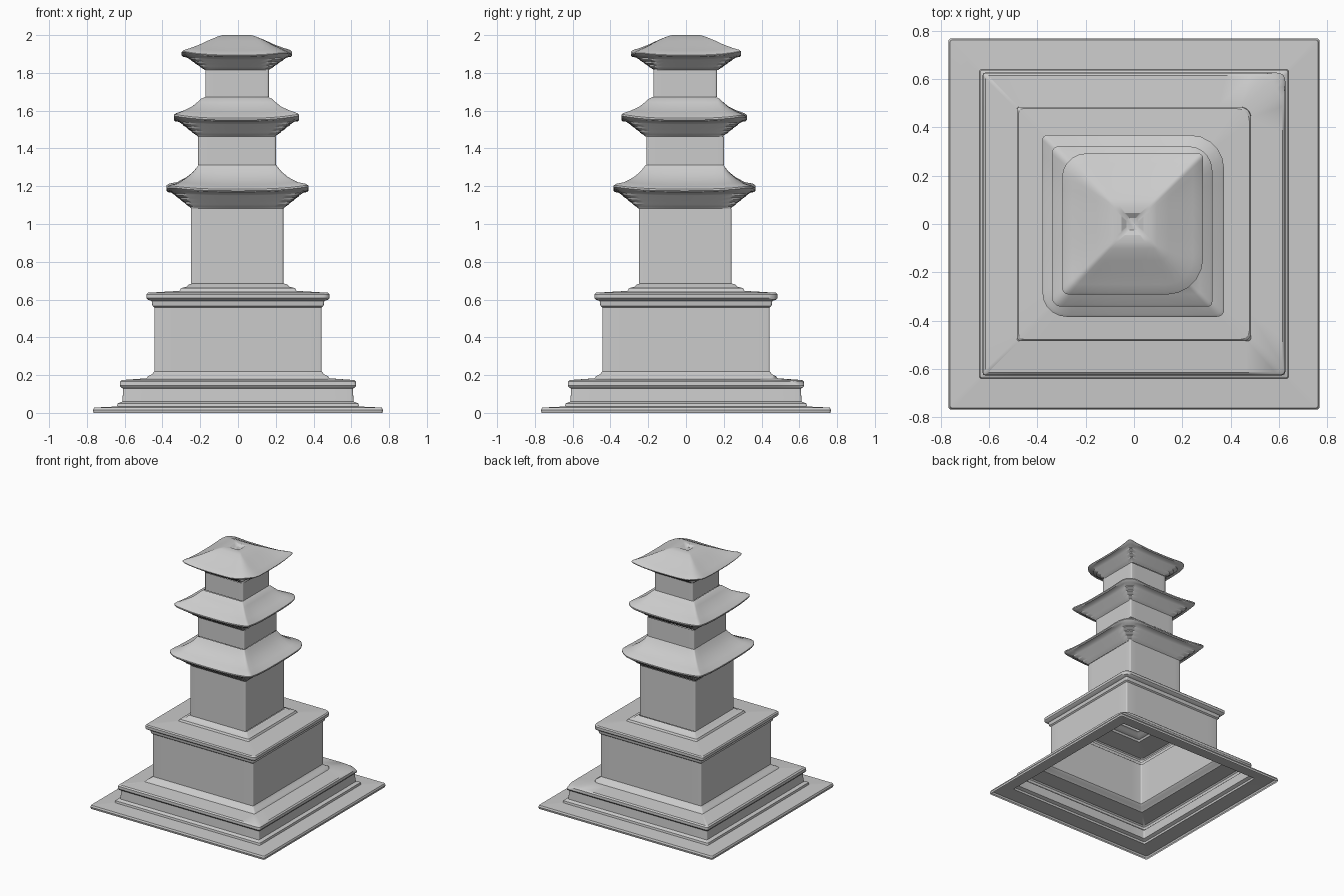
import bpy, bmesh, math

if "Cube" in bpy.data.objects:
    bpy.data.objects.remove(bpy.data.objects["Cube"])

ARC, SIDE = 5, 10  # points per rounded corner, spans per side


def ring_points(half, z, radii, centre, lift):
    """Rounded square, counter-clockwise from the +x+y corner; corners rise by lift."""
    pts = []
    arcs = []
    for k, r in enumerate(radii):
        r = min(r, half * 0.9)
        a0 = k * math.pi / 2
        sx = 1 if k in (0, 3) else -1
        sy = 1 if k in (0, 1) else -1
        cx, cy = sx * (half - r), sy * (half - r)
        arcs.append([(cx + r * math.cos(a0 + j * math.pi / 2 / ARC),
                      cy + r * math.sin(a0 + j * math.pi / 2 / ARC)) for j in range(ARC + 1)])
    for k in range(4):
        pts += arcs[k]
        (x0, y0), (x1, y1) = arcs[k][-1], arcs[(k + 1) % 4][0]
        for j in range(1, SIDE):
            t = j / SIDE
            pts.append((x0 + (x1 - x0) * t, y0 + (y1 - y0) * t))
    out = []
    for x, y in pts:
        t = min(abs(x), abs(y)) / half
        out.append((x + centre[0], y + centre[1], z + lift * t ** 3))
    return out


def loft(name, profile, radii=(0.012,) * 4, centre=(0, 0), lift=0.0, cap=False):
    """Skin through (half width, z, weight); weight scales corner wear and lift."""
    bm = bmesh.new()
    prev = None
    for half, z, w in profile:
        rr = [0.01 + (r - 0.01) * w for r in radii]
        ring = [bm.verts.new(p) for p in ring_points(half, z, rr, centre, lift * w)]
        if prev:
            n = len(ring)
            for i in range(n):
                bm.faces.new((prev[i], prev[(i + 1) % n], ring[(i + 1) % n], ring[i]))
        prev = ring
    if cap:
        bm.faces.new(prev)
    me = bpy.data.meshes.new(name)
    bm.to_mesh(me)
    bm.free()
    ob = bpy.data.objects.new(name, me)
    bpy.context.collection.objects.link(ob)
    bpy.ops.object.select_all(action='DESELECT')
    ob.select_set(True)
    bpy.context.view_layer.objects.active = ob
    bpy.ops.object.shade_smooth_by_angle(angle=math.radians(32))
    return ob


def corbels(h0, z0, h1, z1, steps=4):
    """Shallow stepped underside of an eave."""
    rows = []
    for i in range(steps):
        a, b = i / steps, (i + 1) / steps
        rows.append((h0 + (h1 - h0) * a, z0 + (z1 - z0) * (a + 0.3 / steps), b * 0.6))
        rows.append((h0 + (h1 - h0) * (b - 0.15 / steps), z0 + (z1 - z0) * b, b * 0.6))
    return rows


# ground slab, open underneath
loft("ground_slab", [(0.765, 0, 1), (0.768, 0.015, 1), (0.762, 0.028, 1), (0.64, 0.034, 1)])

# lower plinth with worn cornice
loft("lower_plinth", [
    (0.64, 0.034, 0), (0.637, 0.05, 0), (0.612, 0.06, 0), (0.608, 0.128, 0),
    (0.62, 0.135, 0), (0.626, 0.145, 0.2), (0.625, 0.165, 0.6), (0.615, 0.174, 1),
    (0.485, 0.183, 0.3), (0.475, 0.195, 0), (0.455, 0.205, 0), (0.443, 0.22, 0)],
    radii=(0.13, 0.012, 0.012, 0.03))

# main pedestal and its cap slab
loft("pedestal", [(0.443, 0.22, 0), (0.443, 0.558, 0)])
loft("pedestal_cap", [
    (0.443, 0.558, 0), (0.453, 0.566, 0), (0.457, 0.592, 0), (0.478, 0.6, 0.5),
    (0.485, 0.607, 1), (0.485, 0.628, 1), (0.477, 0.636, 1), (0.31, 0.646, 0),
    (0.302, 0.66, 0), (0.272, 0.668, 0), (0.26, 0.68, 0), (0.245, 0.684, 0)],
    radii=(0.05, 0.015, 0.02, 0.035))

# tower storeys: wall half width, bottom z, top z
walls = [(0.245, 0.684, 1.083), (0.206, 1.312, 1.464), (0.168, 1.672, 1.814)]
for i, (h, z0, z1) in enumerate(walls):
    loft(f"storey_wall_{i + 1}", [(h, z0, 0), (h, z1, 0)], centre=(-0.005, -0.004))

# roofs: eave half width, eave bottom z, eave top z, upper curve, corner wear, centre
roofs = [
    (0.376, 1.166, 1.19,
     [(0.32, 1.208, 0.7), (0.27, 1.24, 0.4), (0.235, 1.272, 0.2), (0.215, 1.3, 0),
      (0.206, 1.312, 0)],
     (0.14, 0.02, 0.1, 0.03), (-0.003, -0.008)),
    (0.332, 1.541, 1.565,
     [(0.28, 1.588, 0.7), (0.235, 1.615, 0.4), (0.205, 1.643, 0.2), (0.187, 1.663, 0),
      (0.168, 1.672, 0)],
     (0.1, 0.03, 0.04, 0.02), (-0.008, -0.01)),
    (0.292, 1.882, 1.9,
     [(0.25, 1.918, 0.7), (0.2, 1.942, 0.4), (0.15, 1.969, 0.2), (0.1, 1.993, 0),
      (0.075, 2.0, 0), (0.045, 1.999, 0), (0.025, 1.985, 0)],
     (0.02, 0.1, 0.03, 0.15), (-0.006, 0)),
]
for i, (eave, zb, zt, curve, wear, c) in enumerate(roofs):
    h, _, ztop = walls[i]
    rows = [(h, ztop, 0)] + corbels(h + 0.006, ztop, eave - 0.022, zb)
    rows += [(eave - 0.006, zb + 0.003, 1), (eave, zb + 0.01, 1),
             (eave, zt - 0.005, 1), (eave - 0.01, zt + 0.003, 1)]
    loft(f"roof_{i + 1}", rows + curve, wear, c, lift=0.022, cap=(i == 2))
